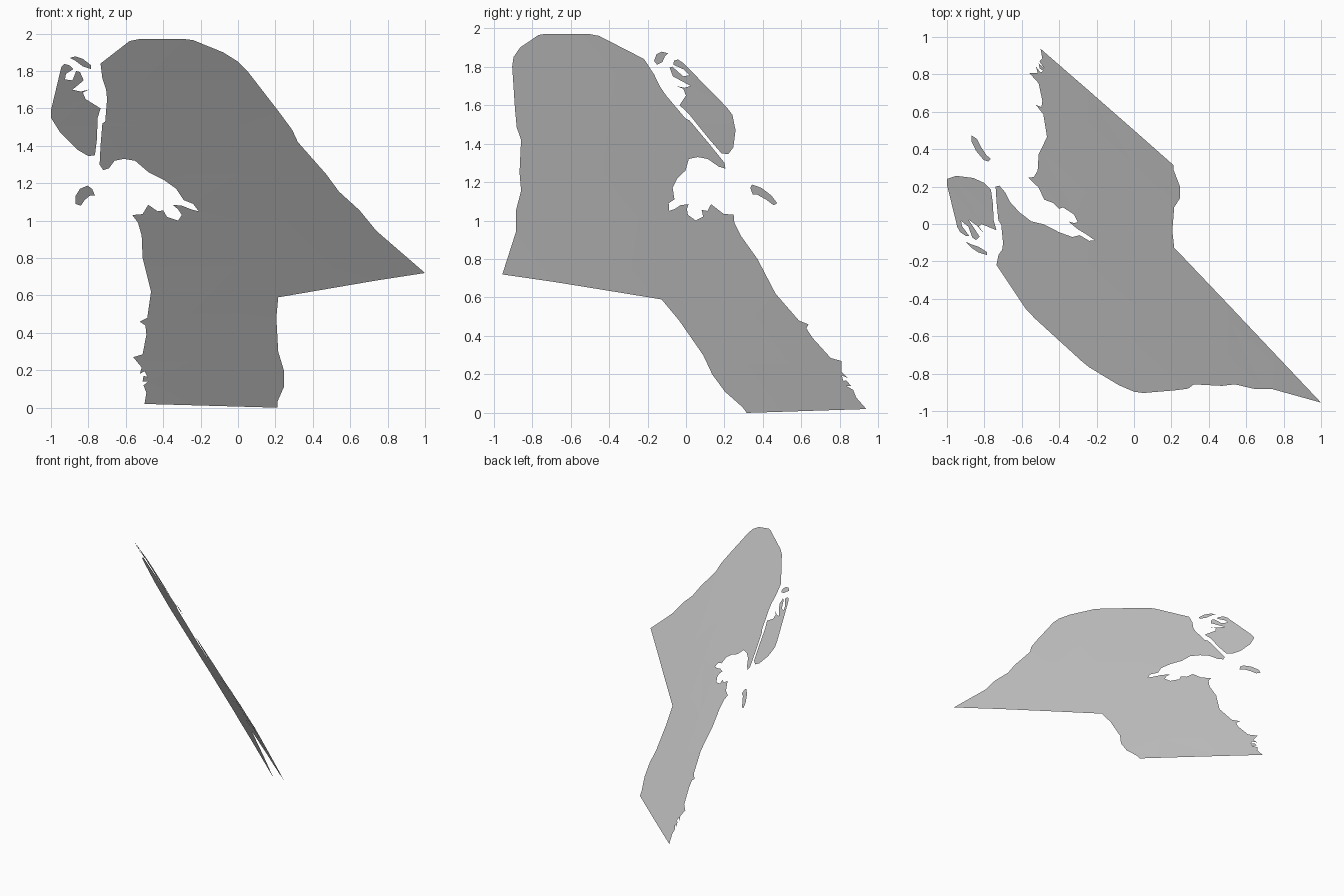
import bpy, bmesh, math
from mathutils import Vector

# Gently curved sheet: a patch of a very large sphere
R = 83.6
lat, lon = math.radians(29.3), math.radians(47.6)
N = Vector((math.cos(lat) * math.cos(lon), math.cos(lat) * math.sin(lon), math.sin(lat)))
C = Vector((0, -0.24, 1.0)) - N * R


def on_sphere(x, z):
    return C.y + math.sqrt(R * R - (x - C.x) ** 2 - (z - C.z) ** 2)


def sheet(name, outline):
    bm = bmesh.new()
    bm.faces.new([bm.verts.new((x, 0, z)) for x, z in outline])
    # cut into a coarse grid so the sheet can follow the curve
    for axis in (Vector((1, 0, 0)), Vector((0, 0, 1))):
        for i in range(-3, 8):
            bmesh.ops.bisect_plane(bm, geom=bm.verts[:] + bm.edges[:] + bm.faces[:],
                                   plane_co=axis * (i * 0.25 + 0.003), plane_no=axis)
    bmesh.ops.triangulate(bm, faces=bm.faces[:])
    for v in bm.verts:
        v.co.y = on_sphere(v.co.x, v.co.z)
    bm.normal_update()
    bmesh.ops.reverse_faces(bm, faces=[f for f in bm.faces if f.normal.dot(N) < 0])
    me = bpy.data.meshes.new(name)
    bm.to_mesh(me)
    bm.free()
    ob = bpy.data.objects.new(name, me)
    bpy.context.collection.objects.link(ob)
    return ob


# Mainland: smooth land border, then ragged coast with its bay
border = [(-.735, 1.84), (-.58, 1.96), (-.53, 1.97), (-.28, 1.97), (-.24, 1.965), (-.08, 1.90),
          (0, 1.85), (.05, 1.80), (.22, 1.58), (.29, 1.485), (.32, 1.42), (.47, 1.25),
          (.54, 1.155), (.65, 1.055), (.74, .945), (1.0, .72), (.74, .68), (.215, .59),
          (.205, .48), (.215, .30), (.245, .20), (.245, .11), (.21, .03), (.21, .0), (-.50, .02)]
coast = [(-.49, .08), (-.505, .12), (-.48, .14), (-.51, .14), (-.505, .17), (-.485, .165),
         (-.50, .195), (-.525, .18), (-.515, .215), (-.56, .27), (-.51, .285), (-.49, .39),
         (-.495, .44), (-.525, .46), (-.485, .48), (-.465, .62), (-.51, .80), (-.515, .92),
         (-.535, .99), (-.565, 1.03), (-.51, 1.035), (-.48, 1.085), (-.43, 1.05), (-.40, 1.055),
         (-.38, 1.02), (-.32, 1.0), (-.30, 1.03), (-.32, 1.06), (-.35, 1.085), (-.30, 1.08),
         (-.25, 1.06), (-.21, 1.05), (-.24, 1.09), (-.29, 1.11), (-.33, 1.17), (-.40, 1.22),
         (-.48, 1.26), (-.55, 1.32), (-.61, 1.33), (-.66, 1.32), (-.69, 1.28), (-.72, 1.27),
         (-.74, 1.30), (-.735, 1.40), (-.725, 1.52), (-.71, 1.53), (-.70, 1.65), (-.705, 1.70),
         (-.725, 1.76)]
sheet("mainland", border + coast)

# Large island with creeks in its upper edge
sheet("large_island", [
    (-.93, 1.838), (-.90, 1.83), (-.88, 1.81), (-.92, 1.785), (-.925, 1.755), (-.885, 1.75),
    (-.865, 1.80), (-.845, 1.795), (-.825, 1.75), (-.885, 1.70), (-.84, 1.69), (-.80, 1.70),
    (-.83, 1.685), (-.815, 1.65), (-.735, 1.60), (-.75, 1.55), (-.755, 1.43), (-.765, 1.35),
    (-.80, 1.345), (-.86, 1.38), (-.95, 1.47), (-1, 1.55), (-1, 1.59), (-.945, 1.82)])

# Small upper island
sheet("upper_island", [(-.90, 1.87), (-.87, 1.878), (-.83, 1.865), (-.785, 1.83),
                       (-.785, 1.81), (-.83, 1.825), (-.87, 1.855)])

# Small lower island
sheet("lower_island", [(-.87, 1.09), (-.87, 1.13), (-.845, 1.17), (-.805, 1.187), (-.78, 1.17),
                       (-.765, 1.135), (-.79, 1.135), (-.82, 1.11), (-.84, 1.08)])
